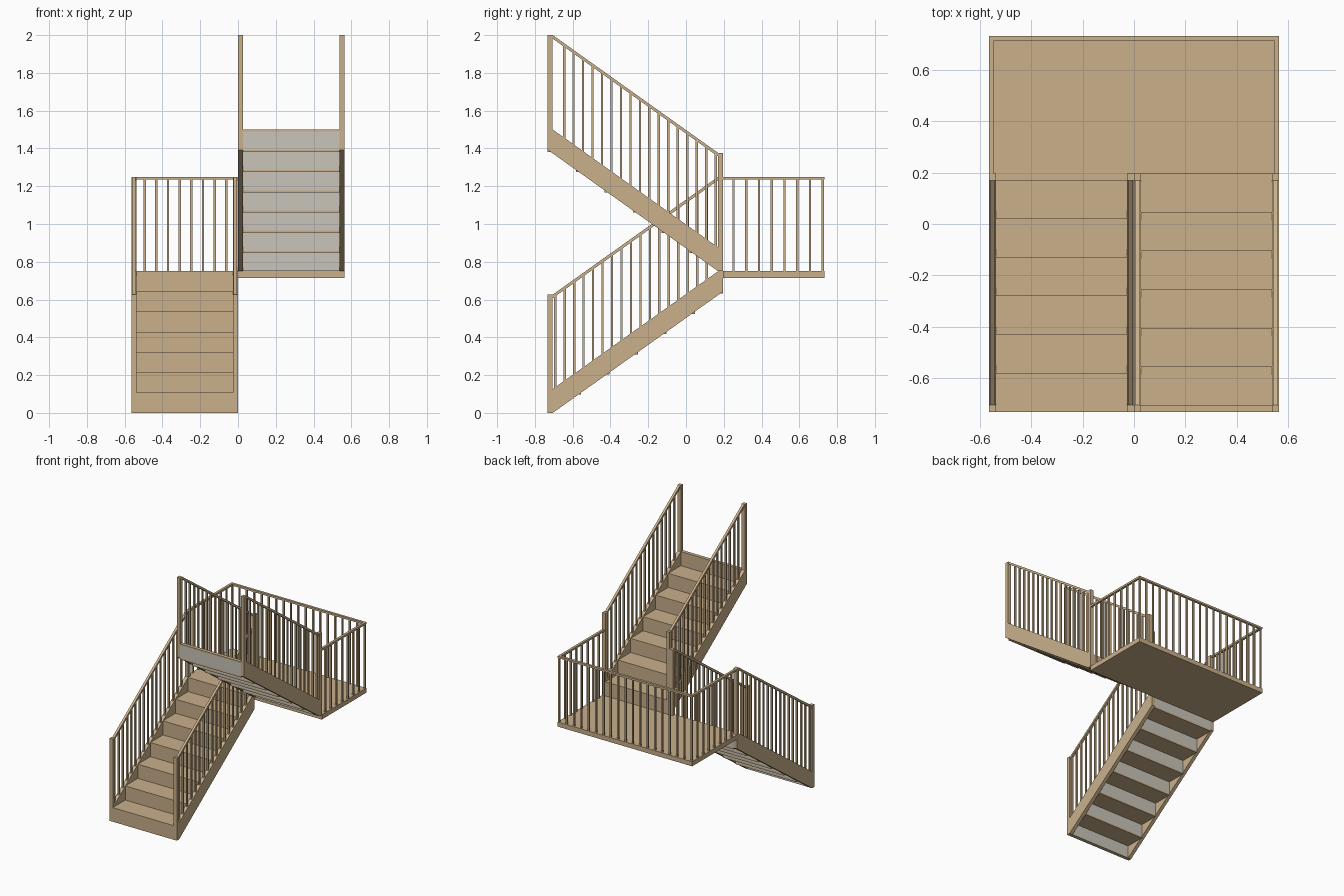
import bpy, bmesh, math
from mathutils import Matrix, Vector

if "Cube" in bpy.data.objects:
    bpy.data.objects.remove(bpy.data.objects["Cube"])

def material(name, rgb):
    m = bpy.data.materials.new(name)
    m.diffuse_color = (*rgb, 1)
    m.use_nodes = True
    m.node_tree.nodes["Principled BSDF"].inputs["Base Color"].default_value = m.diffuse_color
    return m

WOOD = material("tan wood", (0.585, 0.432, 0.256))
PALE = material("pale grey backing", (0.585, 0.56, 0.49))

W, T = 0.565, 0.027            # flight width, stringer thickness
Y0, Y1, YB = -0.7325, 0.197, 0.7325
N, H = 7, 0.75 / 7             # risers per flight, rise
D = (Y1 - T - Y0) / (N - 1)    # going
SLOPE = H / D
nose = lambda y: H + (y - Y0) * SLOPE   # nosing line, lower flight

def finish(bm, name, matrix=None, pale_back=False):
    bmesh.ops.recalc_face_normals(bm, faces=bm.faces)
    if pale_back:              # rear of the risers has the pale colour
        for f in bm.faces:
            f.material_index = 1 if f.normal.y > 0.9 else 0
    if matrix:
        bm.transform(matrix)
    me = bpy.data.meshes.new(name)
    bm.to_mesh(me)
    bm.free()
    me.materials.append(WOOD)
    if pale_back:
        me.materials.append(PALE)
    ob = bpy.data.objects.new(name, me)
    bpy.context.collection.objects.link(ob)
    return ob

def box(bm, x0, x1, y0, y1, z0, z1):
    m = Matrix.Translation(((x0 + x1) / 2, (y0 + y1) / 2, (z0 + z1) / 2)) @ \
        Matrix.Diagonal((x1 - x0, y1 - y0, z1 - z0, 1))
    bmesh.ops.create_cube(bm, size=1, matrix=m)

def prism(bm, pts, x0, x1):
    """Extrude a (y, z) profile along x."""
    f = bm.faces.new([bm.verts.new((x0, y, z)) for y, z in pts])
    r = bmesh.ops.extrude_face_region(bm, geom=[f])
    bmesh.ops.translate(bm, vec=(x1 - x0, 0, 0),
                        verts=[v for v in r["geom"] if isinstance(v, bmesh.types.BMVert)])

def flight(label, matrix):
    # treads and risers
    treads, risers = bmesh.new(), bmesh.new()
    tt = 0.011
    for i in range(N):
        y, z = Y0 + i * D, (i + 1) * H
        back = y + D + T if i < N - 1 else Y1
        box(treads, -W + T, -T, y, back, z - tt, z)
        box(risers, -W + T, -T, y, y + T, i * H, z - tt)
    finish(treads, label + "_treads", matrix)
    finish(risers, label + "_risers", matrix, True)
    for side, x0 in (("outer", -W), ("inner", -T)):
        xc = x0 + T / 2
        # stringer
        bm = bmesh.new()
        prism(bm, [(Y0, 0), (Y0 + T, 0), (Y1, 0.75 - H), (Y1, 0.75),
                   (Y1 - T, 0.75), (Y0, H)], x0, x0 + T)
        finish(bm, f"{label}_{side}_stringer", matrix)
        # newel posts
        bm = bmesh.new()
        box(bm, x0, x0 + T, Y0, Y0 + T, 0, nose(Y0 + T) + 0.5)
        box(bm, x0, x0 + T, Y1 - T, Y1, 0.75, 1.25)
        finish(bm, f"{label}_{side}_newels", matrix)
        # handrail
        bm = bmesh.new()
        ya, yb, d = Y0 + T, Y1 - T, 0.019
        prism(bm, [(ya, nose(ya) + 0.5 - d), (yb, nose(yb) + 0.5 - d),
                   (yb, nose(yb) + 0.5), (ya, nose(ya) + 0.5)], xc - 0.009, xc + 0.009)
        finish(bm, f"{label}_{side}_handrail", matrix)
        # balusters, three per tread
        bm = bmesh.new()
        r = 0.006
        for k in range(17):
            y = Y0 + 0.04 + k * D / 3
            box(bm, xc - r, xc + r, y - r, y + r, nose(y) - 0.01, nose(y) + 0.49)
        finish(bm, f"{label}_{side}_balusters", matrix)

# lower flight, and the same flight turned round and lifted
flight("lower_flight", Matrix.Identity(4))
flight("upper_flight", Matrix.Translation((0, Y0 + Y1, 0.75)) @ Matrix.Rotation(math.pi, 4, 'Z'))

# landing slab
bm = bmesh.new()
box(bm, -W, W, Y1, YB, 0.715, 0.75)
finish(bm, "landing")

# landing handrail on three sides
R = 0.018
bm = bmesh.new()
box(bm, -W, W, YB - R, YB, 1.235, 1.25)
for x in (-W, W - R):
    box(bm, x, x + R, Y1, YB - R, 1.235, 1.25)
finish(bm, "landing_handrail")

# landing balusters
bm = bmesh.new()
e, yr, r = W - R / 2, YB - R / 2, 0.006
spots = [(-e + 2 * e * i / 18, yr) for i in range(19)]
ys = Y1 - T / 2
spots += [(s * e, ys + (yr - ys) * i / 8) for s in (-1, 1) for i in range(1, 8)]
for x, y in spots:
    box(bm, x - r, x + r, y - r, y + r, 0.75, 1.236)
finish(bm, "landing_balusters")
